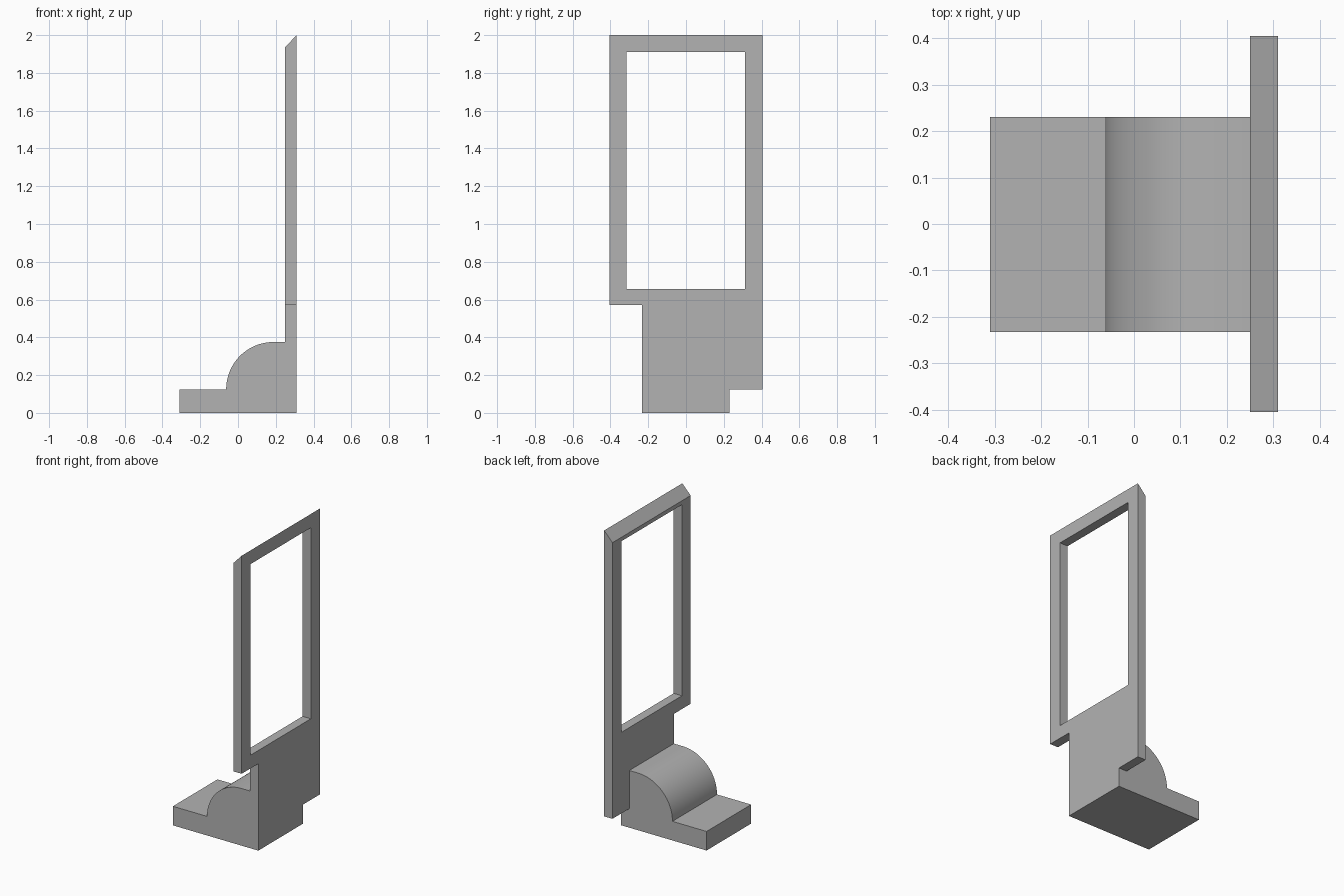
import bpy
import bmesh
import math

cube = bpy.data.objects.get("Cube")
if cube:
    bpy.data.objects.remove(cube, do_unlink=True)

grey = bpy.data.materials.new("plain_grey")
grey.use_nodes = True
COLOUR = (0.45, 0.45, 0.45, 1)
grey.diffuse_color = COLOUR
grey.node_tree.nodes["Principled BSDF"].inputs["Base Color"].default_value = COLOUR

BACK, FRONT = 0.25, 0.31      # panel thickness along x
LEFT, RIGHT = -0.232, 0.23    # base width along y


def extrude(name, points, vector):
    """Solid made by sweeping a closed outline along a vector."""
    bm = bmesh.new()
    face = bm.faces.new([bm.verts.new(p) for p in points])
    swept = bmesh.ops.extrude_face_region(bm, geom=[face], use_keep_orig=True)
    moved = [v for v in swept["geom"] if isinstance(v, bmesh.types.BMVert)]
    bmesh.ops.translate(bm, verts=moved, vec=vector)
    bmesh.ops.recalc_face_normals(bm, faces=bm.faces[:])
    mesh = bpy.data.meshes.new(name)
    bm.to_mesh(mesh)
    bm.free()
    mesh.materials.append(grey)
    obj = bpy.data.objects.new(name, mesh)
    bpy.context.collection.objects.link(obj)
    return obj


def combine(obj, other, operation):
    """Apply a boolean and discard the helper object."""
    mod = obj.modifiers.new(operation.lower(), "BOOLEAN")
    mod.operation, mod.object, mod.solver = operation, other, "EXACT"
    bpy.context.view_layer.objects.active = obj
    bpy.ops.object.modifier_apply(modifier=mod.name)
    bpy.data.objects.remove(other, do_unlink=True)


# Upright panel with its two stepped lower corners
outline = [(LEFT, 0), (RIGHT, 0), (RIGHT, 0.125), (0.405, 0.125),
           (0.405, 2), (-0.405, 2), (-0.405, 0.57), (LEFT, 0.57)]
stand = extrude("framed_stand", [(BACK, y, z) for y, z in outline],
                (FRONT - BACK, 0, 0))

# Slanted top edge
for v in stand.data.vertices:
    if v.co.z > 1.99 and v.co.x < BACK + 0.01:
        v.co.z = 1.936

# Window opening
opening = [(-0.315, 0.657), (0.312, 0.657), (0.312, 1.91), (-0.315, 1.91)]
cutter = extrude("window_cutter", [(BACK - 0.1, y, z) for y, z in opening],
                 (0.3, 0, 0))
cutter.hide_render = True
combine(stand, cutter, "DIFFERENCE")

# Foot with a quarter-round shoulder
R, CX, CZ, STEPS = 0.25, 0.1875, 0.125, 32
arc = [(CX - R * math.cos(a), CZ + R * math.sin(a))
       for a in (math.pi / 2 * i / STEPS for i in range(STEPS + 1))]
profile = [(FRONT, 0), (-0.31, 0), (-0.31, CZ)] + arc + [(FRONT, CZ + R)]
foot = extrude("foot", [(x, LEFT, z) for x, z in profile],
               (0, RIGHT - LEFT, 0))
combine(stand, foot, "UNION")

bpy.ops.object.select_all(action="DESELECT")
stand.select_set(True)
bpy.context.view_layer.objects.active = stand
bpy.ops.object.shade_smooth_by_angle(angle=math.radians(30))
